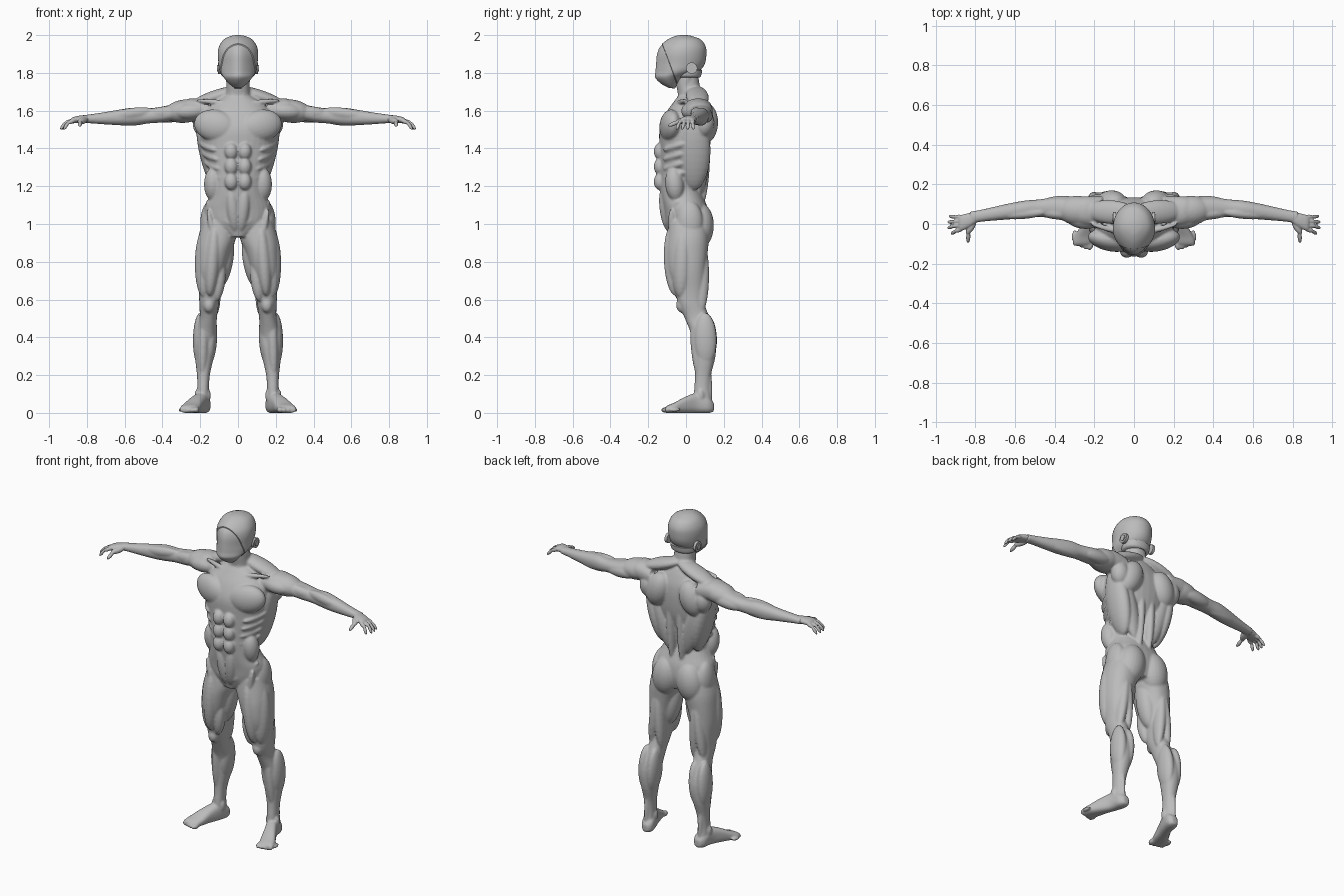
import bpy, bmesh, math
from mathutils import Vector, Matrix

cube = bpy.data.objects.get("Cube")
if cube:
    bpy.data.objects.remove(cube, do_unlink=True)

SKIN = bpy.data.materials.new("plain grey")
SKIN.use_nodes = True
SKIN.diffuse_color = (0.5, 0.5, 0.5, 1)
SKIN.node_tree.nodes["Principled BSDF"].inputs["Base Color"].default_value = SKIN.diffuse_color

FRONT, BACK, UP, DOWN, SIDE = (Vector(v) for v in
                               ((0, -1, 0), (0, 1, 0), (0, 0, 1), (0, 0, -1), (1, 0, 0)))
SIDES = (1, -1)


def spline(rows, steps):
    """Catmull-Rom interpolation of station rows."""
    rows = [Vector(r) for r in rows]
    out = []
    for i in range(len(rows) - 1):
        a, b, c, d = (rows[min(max(i + k, 0), len(rows) - 1)] for k in (-1, 0, 1, 2))
        for s in range(steps):
            t = s / steps
            out.append(b + (c - a) * (t / 2) + (a * 2 - b * 5 + c * 4 - d) * (t * t / 2)
                       + (b * 3 - a - c * 3 + d) * (t ** 3 / 2))
    return out + [rows[-1]]


def loft(bm, rows, axis, side=1, power=0.9, taper=0.0, sections=32, steps=4):
    """Skin rings of (x, y, z, radius one, radius two) set square to an axis."""
    u, v = {"x": (BACK, UP), "y": (SIDE, UP), "z": (SIDE, BACK)}[axis]
    rings = []
    for row in spline(rows, steps):
        centre = Vector((row[0] * side, row[1], row[2]))
        ring = []
        for k in range(sections):
            c = math.cos(math.tau * k / sections)
            s = math.sin(math.tau * k / sections)
            cu = math.copysign(abs(c) ** power, c) * (1 - taper * max(0, -s) ** 2)
            sv = math.copysign(abs(s) ** power, s)
            ring.append(bm.verts.new(centre + u * cu * row[3] + v * sv * row[4]))
        rings.append(ring)
    for a, b in zip(rings, rings[1:]):
        for k in range(sections):
            n = (k + 1) % sections
            bm.faces.new((a[k], a[n], b[n], b[k]))
    bm.faces.new(rings[0])
    bm.faces.new(rings[-1])


def muscle(bm, start, end, width, depth, out):
    """Mirrored pair of ellipsoids stretched between two points."""
    for side in SIDES:
        flip = Vector((side, 1, 1))
        p, q, o = Vector(start) * flip, Vector(end) * flip, Vector(out) * flip
        along = (q - p).normalized()
        across = along.cross(o).normalized()
        normal = across.cross(along)
        turn = Matrix((across, normal, along)).transposed().to_4x4()
        size = Matrix.Diagonal((width, depth, (q - p).length / 2, 1))
        bmesh.ops.create_uvsphere(bm, u_segments=24, v_segments=16, radius=1,
                                  matrix=Matrix.Translation((p + q) / 2) @ turn @ size)


def finish(bm, name, voxel=None, smoothing=0):
    bmesh.ops.recalc_face_normals(bm, faces=bm.faces)
    mesh = bpy.data.meshes.new(name)
    bm.to_mesh(mesh)
    bm.free()
    obj = bpy.data.objects.new(name, mesh)
    bpy.context.collection.objects.link(obj)
    mesh.materials.append(SKIN)
    bpy.ops.object.select_all(action="DESELECT")
    obj.select_set(True)
    bpy.context.view_layer.objects.active = obj
    bpy.ops.object.shade_smooth_by_angle(angle=math.radians(35))
    if voxel:
        fuse = obj.modifiers.new("fuse", "REMESH")
        fuse.mode = "VOXEL"
        fuse.voxel_size = voxel
        fuse.use_smooth_shade = True
        relax = obj.modifiers.new("relax", "SMOOTH")
        relax.factor = 0.5
        relax.iterations = smoothing
    return obj


# Torso and neck
body = bmesh.new()
torso = [(.93, -.09, .10, .06), (1, -.11, .12, .16), (1.08, -.12, .115, .18),
         (1.15, -.135, .09, .15), (1.2, -.14, .075, .14), (1.3, -.14, .095, .155),
         (1.4, -.14, .125, .185), (1.5, -.14, .135, .2), (1.58, -.11, .13, .19),
         (1.64, -.07, .11, .13), (1.68, -.04, .09, .07)]
loft(body, [(0, (f + b) / 2, z, w, (b - f) / 2) for z, f, b, w in torso], "z")
loft(body, [(0, .035, 1.58, .08, .07), (0, .02, 1.68, .066, .062),
            (0, .008, 1.75, .06, .062), (0, 0, 1.83, .06, .06)], "z")

# Chest, shoulders and back
muscle(body, (.01, -.105, 1.495), (.23, -.06, 1.545), .085, .055, FRONT)
muscle(body, (.02, -.055, 1.635), (.22, 0, 1.655), .014, .014, FRONT)
muscle(body, (-.02, .05, 1.72), (.25, .07, 1.63), .06, .035, UP)
muscle(body, (.17, .06, 1.61), (.39, .075, 1.585), .075, .062, UP)
muscle(body, (.16, .02, 1.605), (.34, .03, 1.59), .045, .05, FRONT)
muscle(body, (.08, .11, 1.635), (.15, .1, 1.43), .075, .065, BACK)
muscle(body, (.19, .11, 1.6), (.18, .09, 1.46), .055, .05, BACK)
muscle(body, (.2, .05, 1.58), (.11, .04, 1.18), .085, .05, SIDE)
muscle(body, (.15, .1, 1.5), (.05, .075, 1.16), .05, .035, BACK)
muscle(body, (.035, .09, 1.6), (.035, .075, 1.08), .028, .045, BACK)
muscle(body, (.015, -.04, 1.64), (.06, .02, 1.8), .018, .018, FRONT)

# Abdomen and ribs
for height in (1.385, 1.305, 1.225):
    muscle(body, (.037, -.135, height + .045), (.035, -.14, height - .045), .035, .033, FRONT)
muscle(body, (.04, -.12, 1.2), (.015, -.09, .96), .035, .035, FRONT)
muscle(body, (.13, -.07, 1.3), (.13, -.05, 1.12), .05, .05, (1, -1, 0))
muscle(body, (.17, -.04, 1.12), (.03, -.105, .99), .022, .022, FRONT)
for rib in range(4):
    drop = rib * .05
    muscle(body, (.2 - drop / 4, .01, 1.43 - drop), (.12 - drop / 4, -.12, 1.39 - drop),
           .02, .025, (1, -1, 0))

# Hips and thighs
muscle(body, (.065, .075, 1.11), (.1, .07, .87), .085, .075, BACK)
muscle(body, (.15, .02, 1.12), (.16, .02, .9), .07, .045, SIDE)
muscle(body, (.12, -.07, 1), (.15, -.055, .62), .042, .055, FRONT)
muscle(body, (.175, -.02, .98), (.18, -.03, .61), .055, .047, (1, -1, 0))
muscle(body, (.09, -.04, .82), (.115, -.03, .59), .035, .04, (-1, -2, 0))
muscle(body, (.16, -.08, 1.08), (.08, -.04, .72), .022, .028, FRONT)
muscle(body, (.05, .01, .96), (.1, .02, .66), .05, .06, FRONT)
for x in (.115, .18):
    muscle(body, (.13, .08, .92), (x, .075, .52), .032, .045, BACK)

# Knees and calves
muscle(body, (.152, -.025, .61), (.154, -.02, .53), .03, .03, FRONT)
muscle(body, (.138, .1, .53), (.155, .105, .25), .036, .062, BACK)
muscle(body, (.2, .1, .53), (.205, .105, .25), .036, .06, BACK)
muscle(body, (.18, .04, .53), (.19, .07, .18), .028, .03, FRONT)
muscle(body, (.187, .115, .3), (.186, .128, .02), .014, .016, BACK)
for x in (.158, .216):
    muscle(body, (x, .075, .125), (x, .08, .06), .014, .02, BACK)

# Upper arms and forearms
muscle(body, (.29, .045, 1.6), (.48, .06, 1.58), .034, .03, FRONT)
muscle(body, (.26, .11, 1.58), (.47, .105, 1.565), .036, .035, BACK)
muscle(body, (.44, .06, 1.6), (.68, .04, 1.57), .03, .025, FRONT)
muscle(body, (.46, .09, 1.55), (.7, .065, 1.55), .032, .03, DOWN)

leg = [(.1, .01, 1.02, .085, .1), (.11, .01, .93, .1, .11), (.128, .005, .85, .09, .11),
       (.143, .005, .75, .076, .1), (.15, .02, .65, .058, .078), (.153, .028, .58, .052, .07),
       (.158, .06, .5, .046, .066), (.172, .095, .4, .056, .062), (.178, .1, .3, .05, .056),
       (.183, .09, .2, .034, .042), (.185, .085, .12, .031, .042), (.187, .09, .04, .034, .05)]
foot = [(.18, .148, .03, .018, .022), (.182, .12, .04, .038, .041), (.195, .06, .052, .038, .053),
        (.222, 0, .043, .042, .044), (.248, -.06, .027, .05, .028), (.26, -.095, .02, .048, .021),
        (.265, -.11, .015, .04, .014)]
arm = [(.16, .06, 1.595, .08, .055), (.25, .065, 1.605, .075, .06), (.32, .07, 1.595, .062, .045),
       (.4, .08, 1.58, .054, .042), (.48, .08, 1.572, .044, .04), (.55, .075, 1.57, .043, .046),
       (.62, .065, 1.565, .041, .042), (.7, .053, 1.56, .035, .033), (.78, .04, 1.557, .03, .024),
       (.83, .03, 1.555, .032, .02)]
for side in SIDES:
    loft(body, leg, "z", side)
    loft(body, foot, "y", side, power=0.75)
    loft(body, arm, "x", side)

# Toes
for i in range(5):
    x, y = .222 + i * .021, -.112 + i * i * .003
    size = .016 - i * .0015
    muscle(body, (x - .008, y + .035, .018), (x + .004, y - .02, .014), size, size, UP)
finish(body, "body", 0.0065, 3)

# Hands
hands = bmesh.new()
for side in SIDES:
    loft(hands, [(.79, .037, 1.557, .026, .019), (.83, .02, 1.556, .036, .019),
                 (.87, .006, 1.55, .04, .017), (.885, .004, 1.545, .036, .012)], "x", side)
for i in range(4):
    base = Vector((.865 + .004 * (i % 3), .036 - i * .02, 1.549))
    reach = .036 + .006 * (i in (1, 2))
    knuckle = base + Vector((reach, -.004 * i, -.014))
    tip = knuckle + Vector((.034 - .004 * i, .003 - .006 * i, -.036))
    bend = (knuckle - base) * .15
    muscle(hands, base - bend, knuckle + bend, .0115, .0115, UP)
    muscle(hands, knuckle - (tip - knuckle) * .2, tip, .0095, .0095, FRONT)
muscle(hands, (.8, .02, 1.552), (.845, -.052, 1.54), .017, .017, UP)
muscle(hands, (.835, -.035, 1.544), (.838, -.096, 1.518), .011, .011, UP)
finish(hands, "hands", 0.004, 2)

# Helmet: lower face, shell and a raised face plate
helmet = bmesh.new()
shell = [(1.715, -.09, -.055, .02), (1.74, -.135, -.04, .05), (1.775, -.167, -.005, .08),
         (1.81, -.165, .07, .098), (1.85, -.162, .1, .103), (1.9, -.157, .108, .107),
         (1.94, -.14, .104, .1), (1.975, -.1, .08, .077), (1.994, -.06, .035, .042),
         (2, -.03, .005, .012)]
loft(helmet, [(0, (f + b) / 2, z, w, (b - f) / 2) for z, f, b, w in shell],
     "z", power=1, taper=0.3, sections=48, steps=5)
bmesh.ops.recalc_face_normals(helmet, faces=helmet.faces)
seam, facing = Vector((0, -.055, 1.77)), Vector((0, .17, .065))
bmesh.ops.bisect_plane(helmet, geom=helmet.verts[:] + helmet.edges[:] + helmet.faces[:],
                       dist=1e-5, plane_co=seam, plane_no=facing)
plate = [f for f in helmet.faces if (f.calc_center_median() - seam).dot(facing) < 0]
bmesh.ops.inset_region(helmet, faces=plate, thickness=0.004, depth=-0.004)
finish(helmet, "helmet")

# Ear pieces and the band round the nape
ears = bmesh.new()
for side in SIDES:
    for radius, reach in ((.03, .099), (.018, .104)):
        place = Matrix.Translation((reach * side, .03, 1.825)) @ Matrix.Rotation(math.pi / 2, 4, "Y")
        bmesh.ops.create_cone(ears, cap_ends=True, segments=24, radius1=radius, radius2=radius,
                              depth=0.016, matrix=place)
finish(ears, "ear_pieces")
nape = bmesh.new()
loft(nape, [(0, .01, 1.775, .066, .062), (0, .01, 1.785, .08, .07), (0, .01, 1.815, .084, .076)], "z")
finish(nape, "nape_band")
